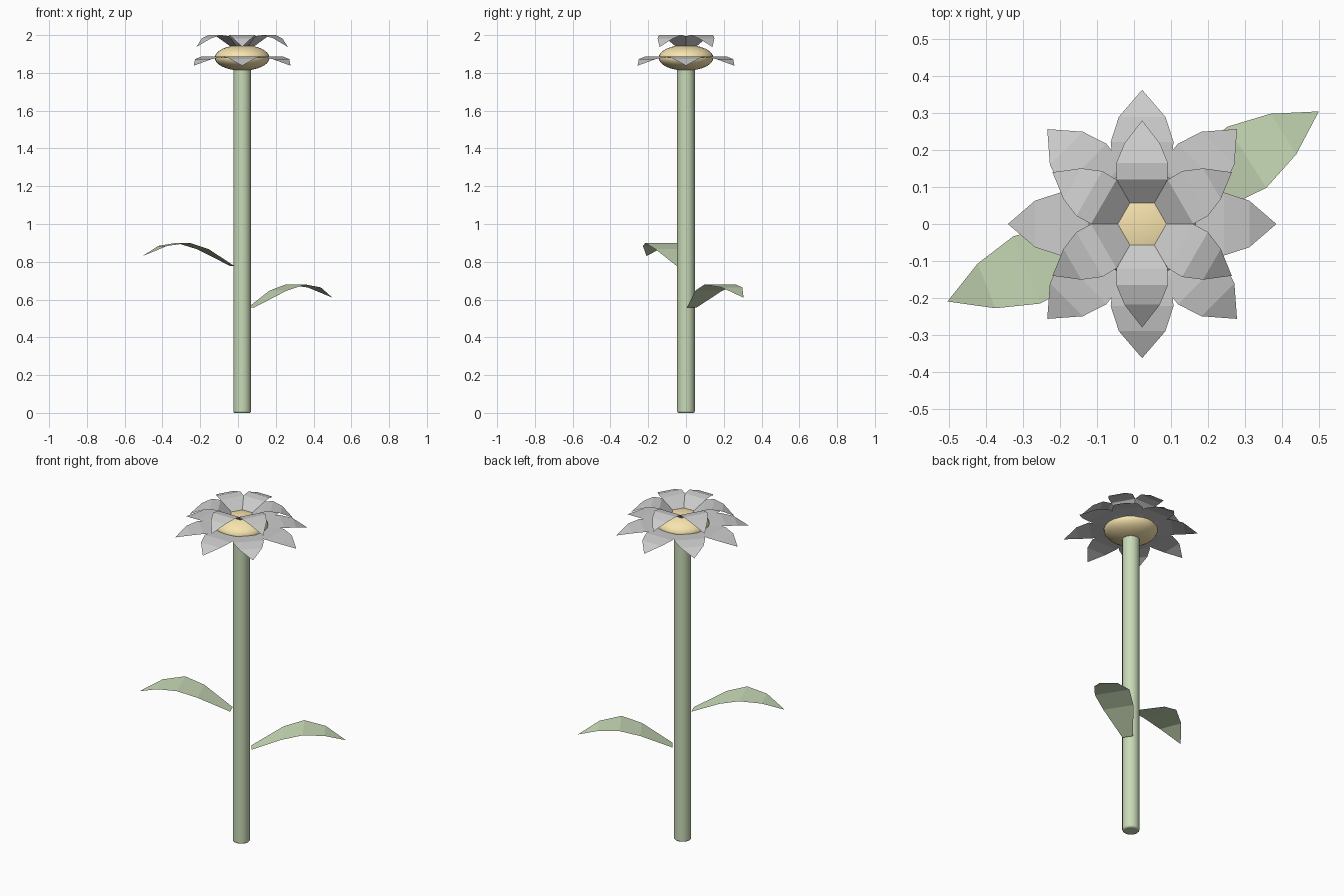
import bpy, bmesh, math

if "Cube" in bpy.data.objects:
    bpy.data.objects.remove(bpy.data.objects["Cube"])

AXIS_X = 0.022  # the stem stands slightly off centre


def material(name, colour):
    m = bpy.data.materials.new(name)
    m.diffuse_color = (*colour, 1)
    m.use_nodes = True
    m.node_tree.nodes["Principled BSDF"].inputs["Base Color"].default_value = m.diffuse_color
    return m


green = material("leaf_green", (0.58, 0.70, 0.47))
yellow = material("disc_yellow", (0.93, 0.77, 0.42))


def blade(name, rows, angle, lift=0.0, mat=None):
    """Flat-faced blade from (radius, height, half width) rows ending in a tip."""
    bm = bmesh.new()
    prev = None
    for r, z, w in rows:
        sides = (-w, w) if w else (0,)
        cur = [bm.verts.new((r, s, z + lift)) for s in sides]
        if prev:
            bm.faces.new([prev[0], *cur, prev[1]])
        prev = cur
    mesh = bpy.data.meshes.new(name)
    bm.to_mesh(mesh)
    bm.free()
    obj = bpy.data.objects.new(name, mesh)
    bpy.context.collection.objects.link(obj)
    obj.location.x = AXIS_X
    obj.rotation_euler.z = math.radians(angle)
    if mat:
        mesh.materials.append(mat)
    return obj


# Stem
bpy.ops.mesh.primitive_cylinder_add(vertices=16, radius=0.047, depth=1.86,
                                    location=(AXIS_X, 0, 0.93))
stem = bpy.context.object
stem.name = "stem"
stem.data.materials.append(green)
bevel = stem.modifiers.new("soft_rim", 'BEVEL')
bevel.width = 0.008
bevel.segments = 2
bevel.limit_method = 'ANGLE'
bpy.ops.object.shade_smooth_by_angle(angle=math.radians(50))

# Flower disc
bpy.ops.mesh.primitive_uv_sphere_add(segments=32, ring_count=16, radius=1,
                                     location=(AXIS_X, 0, 1.88))
disc = bpy.context.object
disc.name = "flower_disc"
disc.scale = (0.145, 0.145, 0.068)
disc.data.materials.append(yellow)
bpy.ops.object.shade_smooth()

# Leaves
leaf_rows = [(0.055, 0.557, 0.030), (0.225, 0.647, 0.085), (0.336, 0.680, 0.098),
             (0.453, 0.664, 0.065), (0.567, 0.610, 0)]
blade("leaf_low", leaf_rows, 32.5, 0.0, green)
blade("leaf_high", leaf_rows, 201.7, 0.22, green)

# Outer petals
outer_rows = [(0.07, 1.868, 0.040), (0.15, 1.884, 0.077), (0.222, 1.886, 0.085),
              (0.290, 1.873, 0.063), (0.363, 1.838, 0)]
for i in range(8):
    blade(f"outer_petal_{i + 1}", outer_rows, i * 45)

# Inner petals
inner_rows = [(0.057, 1.943, 0.034), (0.12, 1.995, 0.069), (0.165, 2.0, 0.070),
              (0.218, 1.983, 0.048), (0.28, 1.937, 0)]
for i in range(6):
    blade(f"inner_petal_{i + 1}", inner_rows, 30 + i * 60)
